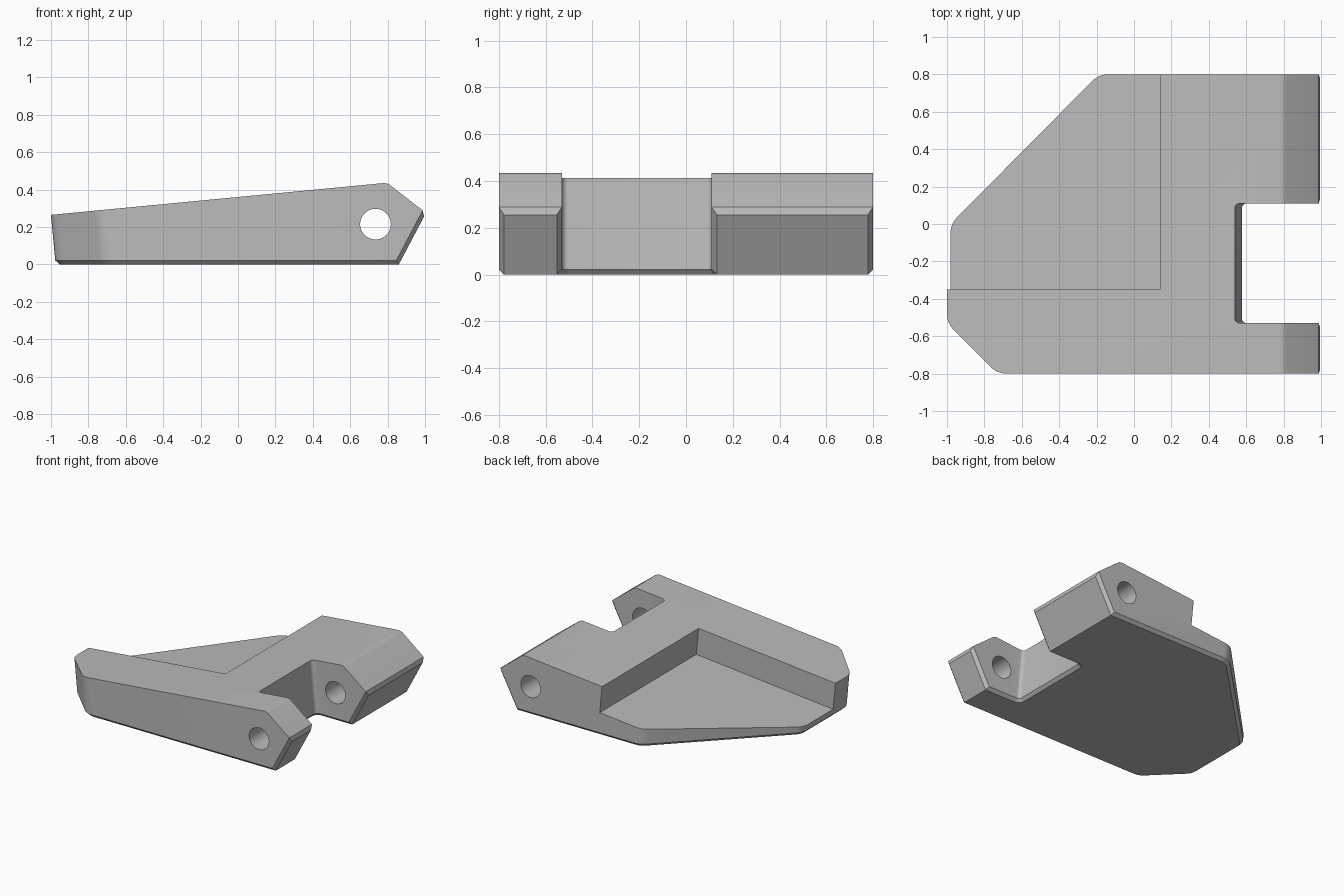
import bpy, bmesh, math
from mathutils import Vector

if "Cube" in bpy.data.objects:
    bpy.data.objects.remove(bpy.data.objects["Cube"])

SLOPE = 0.0955  # the walls stand square to the sloping top


def fillet(points):
    """Round the (x, y, radius) corners of a polygon."""
    out = []
    for i, (x, y, r) in enumerate(points):
        p = Vector((x, y))
        if not r:
            out.append(p)
            continue
        a = (Vector(points[i - 1][:2]) - p).normalized()
        b = (Vector(points[(i + 1) % len(points)][:2]) - p).normalized()
        half = a.angle(b) / 2
        c = p + (a + b).normalized() * (r / math.sin(half))
        start, end = p + a * r / math.tan(half) - c, p + b * r / math.tan(half) - c
        for k in range(7):
            t = k / 6
            turn = start.angle(end)
            out.append(c + (start * math.sin((1 - t) * turn) + end * math.sin(t * turn)) / math.sin(turn))
    return out


def prism(name, bottom, top):
    """Solid between two matching loops."""
    bm = bmesh.new()
    lo = [bm.verts.new(p) for p in bottom]
    hi = [bm.verts.new(p) for p in top]
    bm.faces.new(lo)
    bm.faces.new(hi)
    n = len(lo)
    for i in range(n):
        bm.faces.new((lo[i], lo[(i + 1) % n], hi[(i + 1) % n], hi[i]))
    bmesh.ops.recalc_face_normals(bm, faces=bm.faces)
    mesh = bpy.data.meshes.new(name)
    bm.to_mesh(mesh)
    bm.free()
    obj = bpy.data.objects.new(name, mesh)
    bpy.context.collection.objects.link(obj)
    return obj


def side_prism(name, profile, y0, y1):
    return prism(name, [(x, y0, z) for x, z in profile], [(x, y1, z) for x, z in profile])


def boolean(obj, cutter, operation):
    mod = obj.modifiers.new(cutter.name, 'BOOLEAN')
    mod.operation, mod.object, mod.solver = operation, cutter, 'EXACT'
    bpy.context.view_layer.update()
    mesh = bpy.data.meshes.new_from_object(obj.evaluated_get(bpy.context.evaluated_depsgraph_get()))
    obj.modifiers.clear()
    obj.data = mesh
    bpy.data.objects.remove(cutter)


# Plan outline with clipped corners and the hinge notch, leaning with the slope
plan = fillet([(-0.703, -0.8, 0.12), (1.2, -0.8, 0), (1.2, -0.53, 0), (0.579, -0.53, 0.025),
               (0.579, 0.11, 0.025), (1.2, 0.11, 0), (1.2, 0.8, 0), (-0.175, 0.8, 0.12),
               (-0.975, 0.0, 0.12), (-0.975, -0.53, 0.12)])
body = prism("wedge_body", [(p.x + SLOPE * 0.1, p.y, -0.1) for p in plan],
             [(p.x - SLOPE * 0.6, p.y, 0.6) for p in plan])

# Side profile: sloping top and pointed arm tips
boolean(body, side_prism("profile", [(-1.2, 0), (0.86, 0), (1.005, 0.275), (0.797, 0.4365),
                                     (-1.2, 0.4365 - SLOPE * 1.997)], -1, 1), 'INTERSECT')

# Chamfer around the underside, small rounding on the ridge
bm = bmesh.new()
bm.from_mesh(body.data)
bmesh.ops.remove_doubles(bm, verts=bm.verts, dist=0.0005)
bmesh.ops.dissolve_limit(bm, angle_limit=0.01, verts=bm.verts, edges=bm.edges)
bm.normal_update()
ridge = [e for e in bm.edges if all(abs(v.co.x - 0.797) < 0.01 and v.co.z > 0.42 for v in e.verts)]
bmesh.ops.bevel(bm, geom=ridge, offset=0.02, segments=3, profile=0.5, affect='EDGES')
bm.normal_update()
rim = [e for e in bm.edges if len(e.link_faces) == 2
       and sum(f.normal.z < -0.3 for f in e.link_faces) == 1]
bmesh.ops.bevel(bm, geom=rim, offset=0.022, segments=1, affect='EDGES')
bm.to_mesh(body.data)
bm.free()

# Sunken corner with a floor parallel to the top
boolean(body, side_prism("recess", [(0.159, 0.173), (0.12, 0.58), (-1.2, 0.58),
                                    (-1.2, 0.173 - SLOPE * 1.359)], -0.35, 1), 'DIFFERENCE')

# Hinge pin hole through both arms
ring = [(0.735 + 0.082 * math.cos(a), 0.215 + 0.082 * math.sin(a))
        for a in (math.tau * k / 48 for k in range(48))]
boolean(body, side_prism("pin_hole", ring, -1, 1), 'DIFFERENCE')

grey = bpy.data.materials.new("plain_grey")
grey.diffuse_color = (0.5, 0.5, 0.5, 1)
grey.use_nodes = True
grey.node_tree.nodes["Principled BSDF"].inputs["Base Color"].default_value = grey.diffuse_color
body.data.materials.clear()
body.data.materials.append(grey)

bpy.context.view_layer.objects.active = body
body.select_set(True)
bpy.ops.object.shade_smooth_by_angle(angle=math.radians(25))
